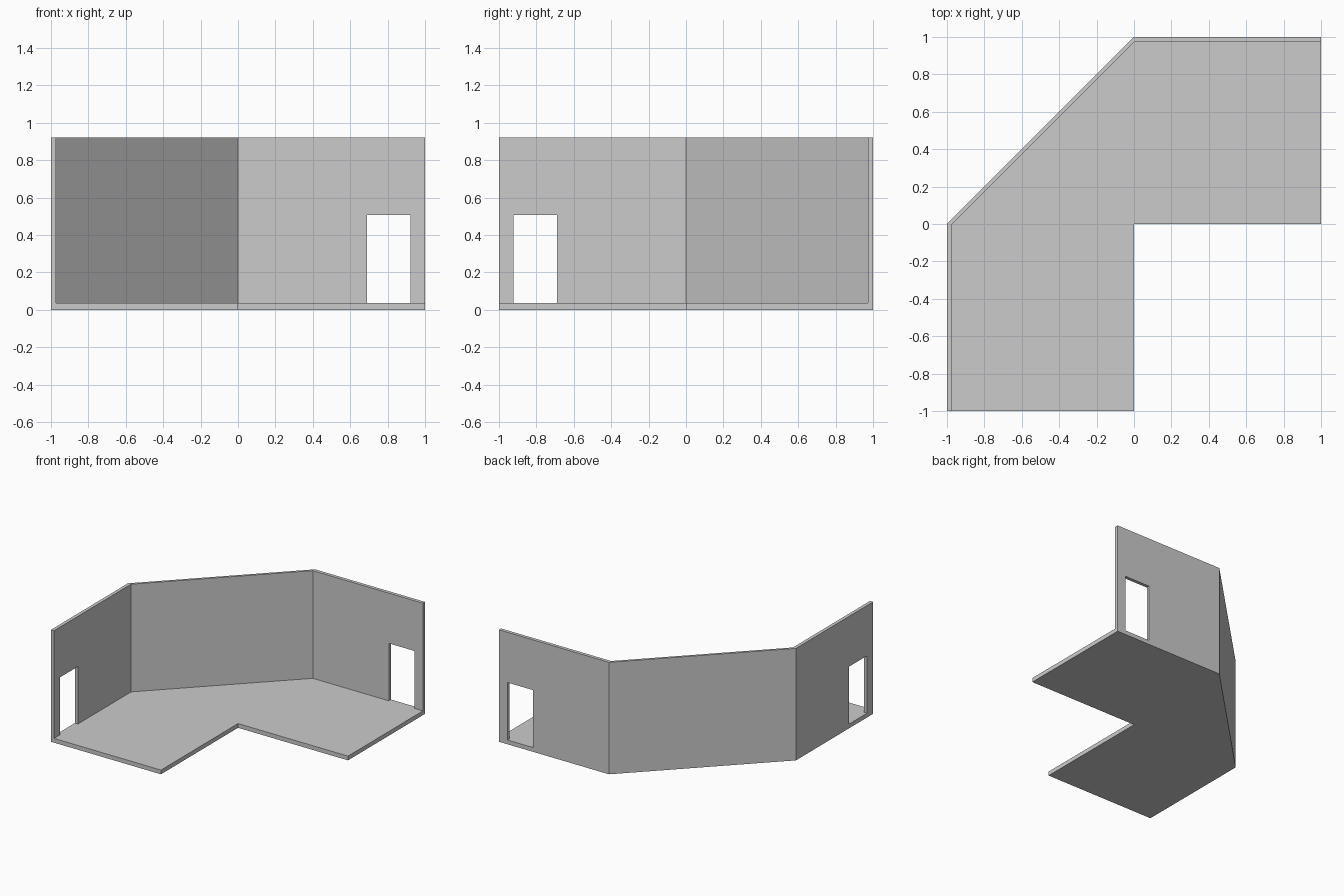
import bpy, bmesh

if "Cube" in bpy.data.objects:
    bpy.data.objects.remove(bpy.data.objects["Cube"])

HEIGHT, FLOOR, WALL = 0.92, 0.035, 0.028
DOOR_NEAR, DOOR_FAR, DOOR_TOP = 0.69, 0.922, 0.507


def prism(name, outline, z0, z1):
    """Closed solid extruded upward from a flat outline."""
    bm = bmesh.new()
    base = bm.faces.new([bm.verts.new((x, y, z0)) for x, y in outline])
    top = bmesh.ops.extrude_face_region(bm, geom=[base], use_keep_orig=True)["geom"]
    bmesh.ops.translate(bm, vec=(0, 0, z1 - z0),
                        verts=[v for v in top if isinstance(v, bmesh.types.BMVert)])
    bmesh.ops.recalc_face_normals(bm, faces=bm.faces)
    mesh = bpy.data.meshes.new(name)
    bm.to_mesh(mesh)
    bm.free()
    obj = bpy.data.objects.new(name, mesh)
    bpy.context.collection.objects.link(obj)
    return obj


def carve(target, cutter):
    """Subtract a cutter and discard it."""
    mod = target.modifiers.new("cut", 'BOOLEAN')
    mod.operation, mod.solver, mod.object = 'DIFFERENCE', 'EXACT', cutter
    cutter.hide_render = True
    bpy.context.view_layer.objects.active = target
    bpy.ops.object.modifier_apply(modifier=mod.name)
    bpy.data.objects.remove(cutter, do_unlink=True)


def box(x0, x1, y0, y1):
    return [(x0, y0), (x1, y0), (x1, y1), (x0, y1)]


# L-shaped corner room with a chamfered outer corner
room = prism("corner_room", [(-1, -1), (0, -1), (0, 0), (1, 0), (1, 1), (0, 1), (-1, 0)],
             0, HEIGHT)

# Hollow interior, open at the top and along the inner sides of the L
i = 1 - WALL
carve(room, prism("interior_cutter",
                  [(-i, -1.2), (0.2, -1.2), (0.2, -0.2), (1.2, -0.2), (1.2, i), (0, i), (-i, 0)],
                  FLOOR, HEIGHT + 0.2))

# Doorways through the back wall and the left wall
carve(room, prism("back_door_cutter", box(DOOR_NEAR, DOOR_FAR, 0.9, 1.1), FLOOR, DOOR_TOP))
carve(room, prism("left_door_cutter", box(-1.1, -0.9, -DOOR_FAR, -DOOR_NEAR), FLOOR, DOOR_TOP))
